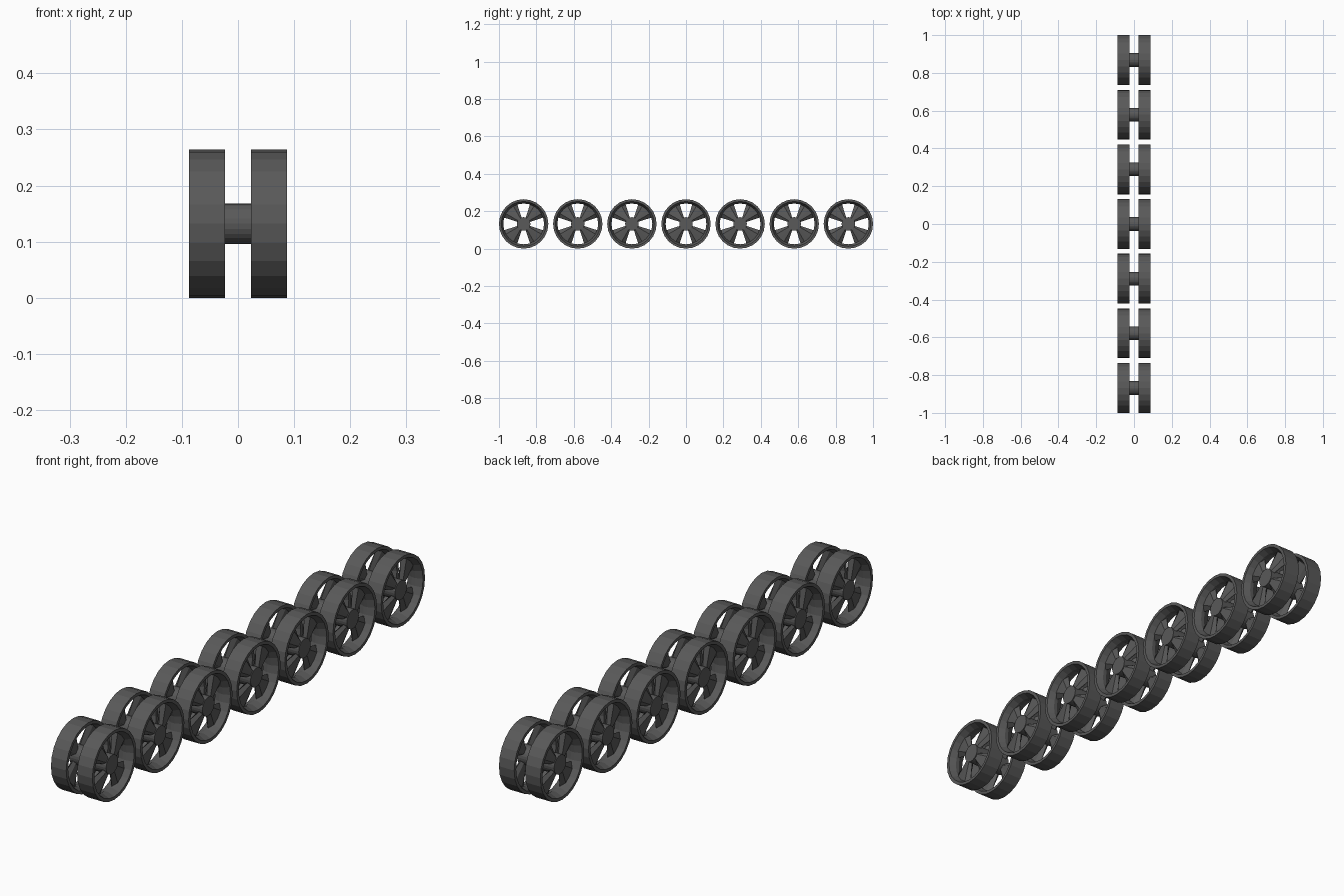
import bpy, bmesh
from math import sin, cos, pi, radians

if "Cube" in bpy.data.objects:
    bpy.data.objects.remove(bpy.data.objects["Cube"])

R = 0.132          # wheel radius
SEG = 24           # sides of every round part
COUNT = 7
STEP = (2 - 2 * R) / (COUNT - 1)


def make_object(name, bm, y):
    bmesh.ops.recalc_face_normals(bm, faces=bm.faces)
    mesh = bpy.data.meshes.new(name)
    bm.to_mesh(mesh)
    bm.free()
    ob = bpy.data.objects.new(name, mesh)
    ob.location = (0, y, R)
    bpy.context.collection.objects.link(ob)
    mat = bpy.data.materials.get("dark_grey") or bpy.data.materials.new("dark_grey")
    mat.diffuse_color = (0.1, 0.1, 0.1, 1)
    mat.use_nodes = True
    mat.node_tree.nodes["Principled BSDF"].inputs["Base Color"].default_value = mat.diffuse_color
    mesh.materials.append(mat)
    return ob


def point(bm, x, r, a):
    return bm.verts.new((x, r * cos(a), r * sin(a)))


def lathe(bm, profile, closed):
    # spin (x, r) points around the x axis
    rings = [[point(bm, x, r, 2 * pi * i / SEG) for i in range(SEG)] for x, r in profile]
    n = len(rings)
    for k in range(n if closed else n - 1):
        a, b = rings[k], rings[(k + 1) % n]
        for i in range(SEG):
            j = (i + 1) % SEG
            bm.faces.new((a[i], a[j], b[j], b[i]))
    if not closed:
        bm.faces.new(rings[0])
        bm.faces.new(rings[-1])


def spoke(bm, centre):
    # wedge with chamfered flanks, dished from hub to rim
    section = [(-27, 0), (-15, 0.011), (0, 0.011), (15, 0.011), (27, 0),
               (15, -0.011), (0, -0.011), (-15, -0.011)]
    ends = []
    for r, x in ((0.033, 0.064), (0.111, 0.052)):
        ends.append([point(bm, x + dx, r, centre + radians(d)) for d, dx in section])
    a, b = ends
    for i in range(len(a)):
        j = (i + 1) % len(a)
        bm.faces.new((a[i], a[j], b[j], b[i]))
    bm.faces.new(a)
    bm.faces.new(b)


for n in range(COUNT):
    y = (n - (COUNT - 1) / 2) * STEP

    # rim and spokes, mirrored to the other side
    bm = bmesh.new()
    lathe(bm, [(0.023, R), (0.087, R), (0.087, 0.120), (0.062, 0.109),
               (0.048, 0.109), (0.023, 0.120)], True)
    for k in range(4):
        spoke(bm, pi / 4 + k * pi / 2)
    wheel = make_object(f"wheel_pair_{n + 1}", bm, y)
    mirror = wheel.modifiers.new("mirror", 'MIRROR')
    mirror.use_axis = (True, False, False)
    mirror.use_mirror_merge = False

    # axle running through both hubs
    bm = bmesh.new()
    lathe(bm, [(-0.078, 0.036), (0.078, 0.036)], False)
    make_object(f"axle_{n + 1}", bm, y)
